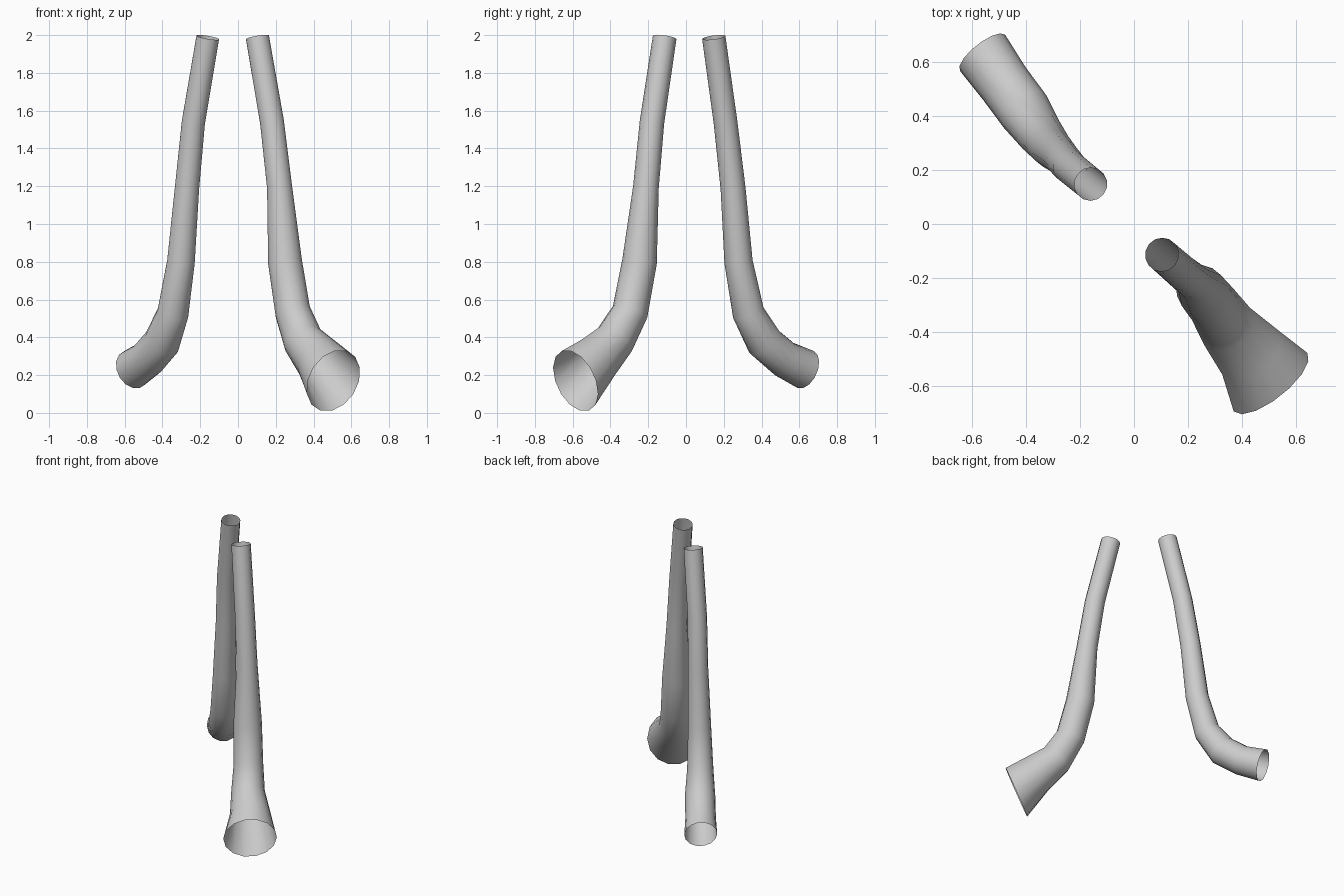
import bpy, bmesh, math
from mathutils import Vector

cube = bpy.data.objects.get("Cube")
if cube:
    bpy.data.objects.remove(cube, do_unlink=True)

SIDES = 14

grey = bpy.data.materials.new("plain grey")
grey.use_nodes = True
colour = (0.6, 0.6, 0.6, 1)
grey.diffuse_color = colour
grey.node_tree.nodes["Principled BSDF"].inputs["Base Color"].default_value = colour


def tube(name, stations, end_normal):
    """Open tube swept through (x, y, z, radius) stations."""
    pts = [Vector(s[:3]) for s in stations]
    outward = Vector((end_normal[0], end_normal[1], 0)).normalized()
    side = Vector((0, 0, 1)).cross(outward)
    bm = bmesh.new()
    rings = []
    for i, p in enumerate(pts):
        # ring plane bisects the neighbouring segments
        before = (p - pts[i - 1]).normalized() if i else Vector()
        after = (pts[i + 1] - p).normalized() if i < len(pts) - 1 else Vector()
        axis = (before + after).normalized()
        if i == len(pts) - 1:
            axis = Vector(end_normal).normalized()
        u = (side - axis * side.dot(axis)).normalized()
        v = axis.cross(u)
        rad = stations[i][3]
        rings.append([bm.verts.new(p + rad * (u * math.cos(a) + v * math.sin(a)))
                      for a in (math.tau * k / SIDES for k in range(SIDES))])
    for a, b in zip(rings, rings[1:]):
        for k in range(SIDES):
            n = (k + 1) % SIDES
            bm.faces.new((a[k], a[n], b[n], b[k]))
    for f in bm.faces:
        f.smooth = True
    mesh = bpy.data.meshes.new(name)
    bm.to_mesh(mesh)
    bm.free()
    mesh.materials.append(grey)
    obj = bpy.data.objects.new(name, mesh)
    bpy.context.collection.objects.link(obj)
    return obj


# Front tube, flaring into a wide mouth
tube("left_front_tube", [
    (0.103, -0.113, 1.988, 0.063),
    (0.18, -0.18, 1.54, 0.065),
    (0.22, -0.212, 1.196, 0.068),
    (0.249, -0.246, 0.80, 0.092),
    (0.29, -0.296, 0.535, 0.096),
    (0.344, -0.378, 0.385, 0.109),
    (0.43, -0.475, 0.285, 0.132),
    (0.505, -0.585, 0.17, 0.174)], (0.58, -0.73, -0.36))

# Back tube, nearly constant width
tube("right_back_tube", [
    (-0.16, 0.147, 1.988, 0.062),
    (-0.236, 0.209, 1.54, 0.063),
    (-0.27, 0.249, 1.19, 0.066),
    (-0.302, 0.278, 0.80, 0.075),
    (-0.344, 0.33, 0.53, 0.085),
    (-0.402, 0.415, 0.375, 0.099),
    (-0.48, 0.52, 0.285, 0.099),
    (-0.56, 0.633, 0.23, 0.107)], (-0.58, 0.73, -0.33))
